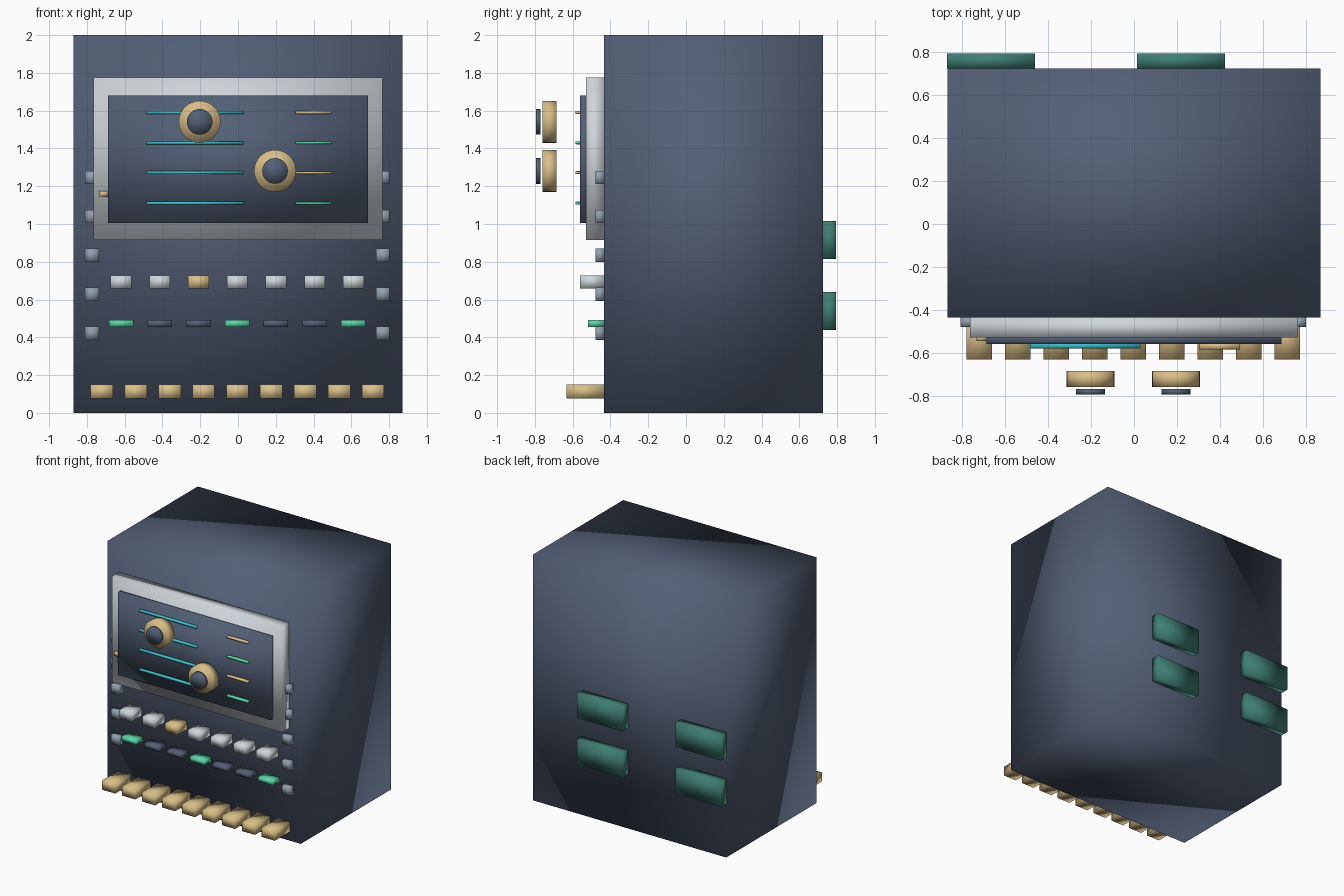
import bpy
import math

default = bpy.data.objects.get("Cube")
if default:
    bpy.data.objects.remove(default, do_unlink=True)


def material(name, r, g, b):
    m = bpy.data.materials.new(name)
    m.use_nodes = True
    m.diffuse_color = (r, g, b, 1)
    m.node_tree.nodes["Principled BSDF"].inputs["Base Color"].default_value = (r, g, b, 1)
    return m


slate = material("slate blue", 0.085, 0.115, 0.18)
silver = material("silver", 0.62, 0.67, 0.70)
gold = material("gold", 0.70, 0.52, 0.24)
steel = material("steel blue", 0.28, 0.35, 0.43)
mint = material("mint green", 0.10, 0.68, 0.39)
cyan = material("cyan", 0.04, 0.54, 0.60)
pine = material("pine green", 0.05, 0.21, 0.17)

FRONT, BACK = -0.435, 0.725


def finish(name, mat):
    ob = bpy.context.object
    ob.name = name
    ob.data.materials.append(mat)
    bpy.ops.object.shade_smooth()
    return ob


def box(name, mat, x, z, width, height, y0, y1):
    """Box centred on x and z, spanning y0 to y1, softly shaded."""
    bpy.ops.mesh.primitive_cube_add(size=1, location=(x, (y0 + y1) / 2, z))
    bpy.context.object.scale = (width, y1 - y0, height)
    bpy.ops.object.transform_apply(location=False, rotation=False, scale=True)
    return finish(name, mat)


def disc(name, mat, x, z, radius, y0, y1):
    """Round part facing the front."""
    bpy.ops.mesh.primitive_cylinder_add(vertices=32, radius=radius, depth=y1 - y0,
                                        location=(x, (y0 + y1) / 2, z),
                                        rotation=(math.pi / 2, 0, 0))
    return finish(name, mat)


# Cabinet and display
box("cabinet", slate, 0, 1, 1.74, 2, FRONT, BACK)
box("display_frame", silver, 0, 1.345, 1.53, 0.86, -0.53, FRONT)
box("display_screen", slate, 0, 1.343, 1.375, 0.675, -0.56, -0.52)
box("frame_tab", gold, -0.71, 1.16, 0.05, 0.03, -0.545, -0.52)

# Display lines
for i, z in enumerate((1.59, 1.43, 1.272, 1.11)):
    box(f"long_line_{i}", cyan, -0.228, z, 0.515, 0.016, -0.58, -0.555)
    box(f"short_line_{i}", mint if i % 2 else gold, 0.4, z, 0.19, 0.014, -0.585, -0.555)

# Floating dials
for side, x, z in (("right", -0.203, 1.541), ("left", 0.196, 1.281)):
    disc(f"{side}_dial", gold, x, z, 0.111, -0.76, -0.685)
    disc(f"{side}_dial_cap", slate, x, z, 0.068, -0.795, -0.77)

# Side studs
for side, x in (("right", -0.773), ("left", 0.767)):
    for i in range(5):
        box(f"{side}_stud_{i}", steel, x, 0.422 + i * 0.206, 0.072, 0.07, -0.48, FRONT)

# Two rows of buttons
for i in range(7):
    x = (i - 3) * 0.205 - 0.004
    box(f"upper_button_{i}", gold if i == 2 else silver, x, 0.693, 0.11, 0.068, -0.56, FRONT)
    box(f"lower_button_{i}", slate if i % 3 else mint, x, 0.473, 0.13, 0.036, -0.52, FRONT)

# Row of keys along the bottom
for i in range(9):
    box(f"key_{i}", gold, (i - 4) * 0.1795 - 0.003, 0.113, 0.118, 0.076, -0.632, FRONT)

# Rear panels
for column, x in enumerate((-0.667, 0.219)):
    for row, z in enumerate((0.54, 0.916)):
        box(f"rear_panel_{column}_{row}", pine, x, z, 0.41, 0.2, BACK, 0.795)
